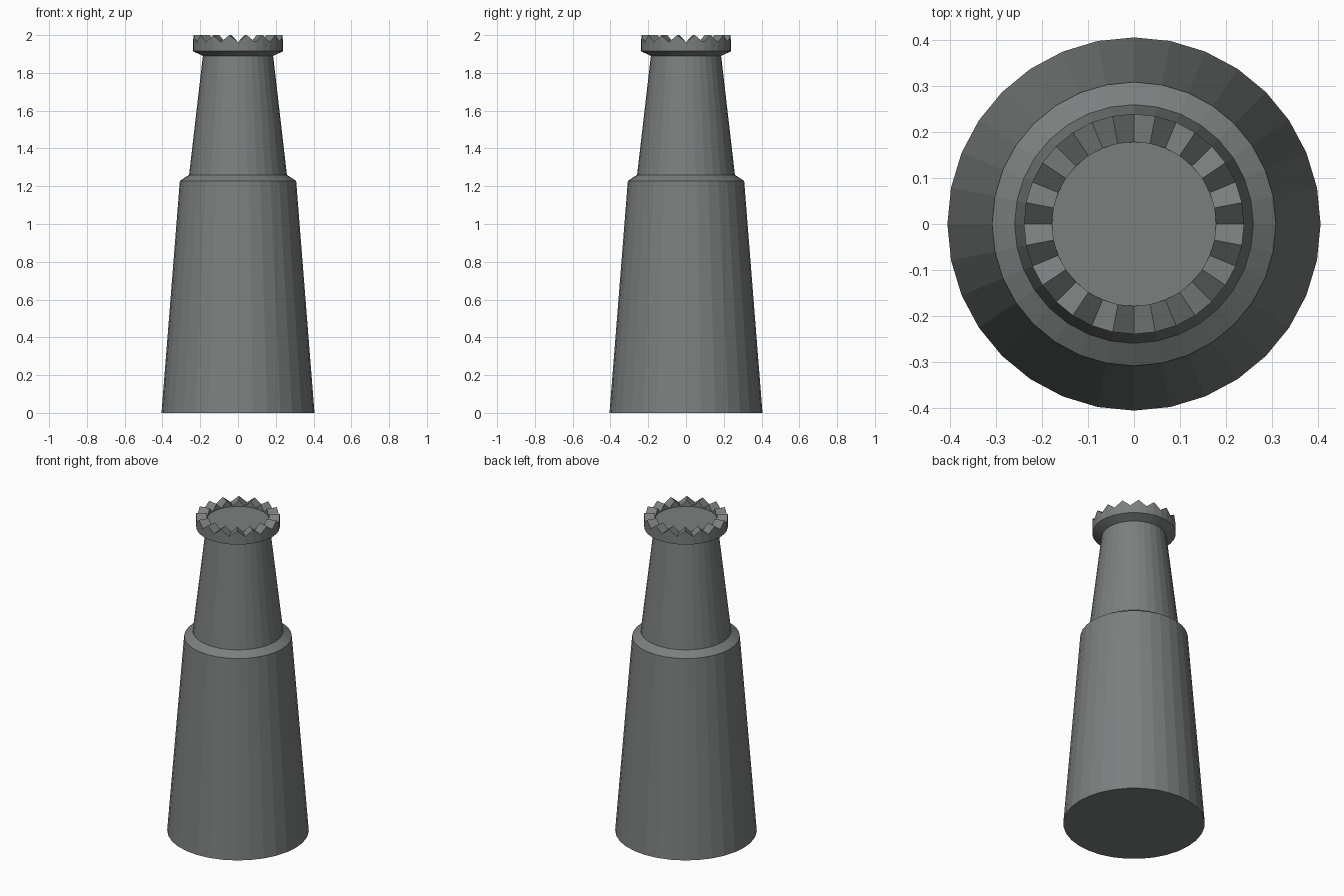
import bpy, bmesh, math

if "Cube" in bpy.data.objects:
    bpy.data.objects.remove(bpy.data.objects["Cube"])

N = 32  # sides of every ring

grey = bpy.data.materials.new("dark grey")
grey.diffuse_color = (0.20, 0.212, 0.21, 1)
grey.use_nodes = True
grey.node_tree.nodes["Principled BSDF"].inputs["Base Color"].default_value = grey.diffuse_color


def ring(bm, r, height):
    """Ring of N verts; height may be a number or a function of the index."""
    h = height if callable(height) else (lambda i: height)
    return [bm.verts.new((r * math.cos(2 * math.pi * i / N),
                          r * math.sin(2 * math.pi * i / N), h(i))) for i in range(N)]


def lathe(name, profile):
    """Closed stack of rings with a cap on both ends."""
    bm = bmesh.new()
    rings = [ring(bm, r, z) for r, z in profile]
    for a, b in zip(rings, rings[1:]):
        for i in range(N):
            j = (i + 1) % N
            bm.faces.new((a[i], a[j], b[j], b[i]))
    bm.faces.new(rings[0][::-1])
    bm.faces.new(rings[-1])
    mesh = bpy.data.meshes.new(name)
    bm.to_mesh(mesh)
    bm.free()
    mesh.materials.append(grey)
    ob = bpy.data.objects.new(name, mesh)
    bpy.context.collection.objects.link(ob)
    return ob


def teeth(i):
    # valleys on even points, peaks on odd points
    return 2.0 if i % 2 else 1.963


FLOOR = 1.963

# tapered body, sloped shoulder, neck, flared crown with a toothed rim and floor
lathe("bottle", [
    (0.405, 0.0),
    (0.308, 1.228),
    (0.259, 1.26),
    (0.186, 1.89),
    (0.239, 1.915),
    (0.239, teeth),
    (0.178, teeth),
    (0.178, FLOOR - 0.001),
])
